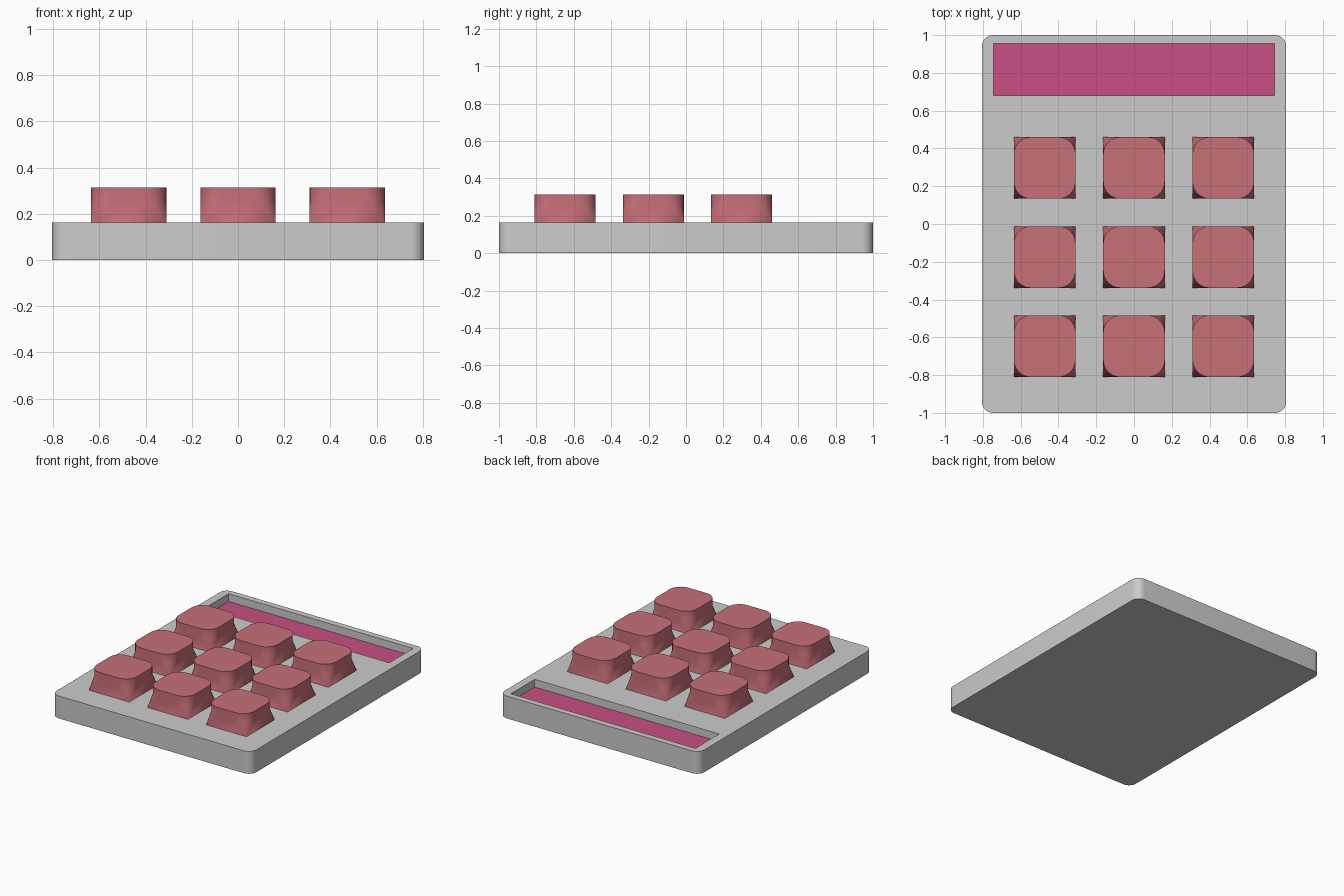
import bpy, bmesh, math

if "Cube" in bpy.data.objects:
    bpy.data.objects.remove(bpy.data.objects["Cube"])

BODY_H = 0.163
KEY_TOP = 0.315
SCREEN_Z = 0.105


def material(name, color):
    mat = bpy.data.materials.new(name)
    mat.diffuse_color = color
    mat.use_nodes = True
    mat.node_tree.nodes["Principled BSDF"].inputs["Base Color"].default_value = mat.diffuse_color
    return mat


def corner_arcs(hx, hy, r, n):
    """Four lists of (x, y) arc points of a rounded rectangle, counter-clockwise."""
    arcs = []
    for i, (sx, sy) in enumerate([(1, 1), (-1, 1), (-1, -1), (1, -1)]):
        a0 = i * math.pi / 2
        arcs.append([(sx * (hx - r) + r * math.cos(a0 + k / n * math.pi / 2),
                      sy * (hy - r) + r * math.sin(a0 + k / n * math.pi / 2))
                     for k in range(n + 1)])
    return arcs


def finish(bm, name, mat=None, smooth=True):
    bmesh.ops.recalc_face_normals(bm, faces=bm.faces)
    mesh = bpy.data.meshes.new(name)
    bm.to_mesh(mesh)
    bm.free()
    ob = bpy.data.objects.new(name, mesh)
    bpy.context.collection.objects.link(ob)
    if mat:
        mesh.materials.append(mat)
    if smooth:
        smooth_by_angle(ob)
    return ob


def smooth_by_angle(ob):
    bpy.ops.object.select_all(action='DESELECT')
    ob.select_set(True)
    bpy.context.view_layer.objects.active = ob
    bpy.ops.object.shade_smooth_by_angle(angle=math.radians(30))


def ring_wall(bm, low, high):
    n = len(low)
    for i in range(n):
        j = (i + 1) % n
        bm.faces.new((low[i], low[j], high[j], high[i]))


# Casing: rounded slab whose top is a frame around the sunken display
bm = bmesh.new()
outline = sum(corner_arcs(0.806, 1.0, 0.06, 8), [])
low = [bm.verts.new((x, y, 0)) for x, y in outline]
high = [bm.verts.new((x, y, BODY_H)) for x, y in outline]
bm.faces.new(low)
ring_wall(bm, low, high)

X, Y0, Y1 = 0.745, 0.68, 0.955
window = [(X, Y1), (-X, Y1), (-X, Y0), (X, Y0)]
rim = [bm.verts.new((x, y, BODY_H)) for x, y in window]
floor = [bm.verts.new((x, y, SCREEN_Z)) for x, y in window]
ring_wall(bm, floor, rim)
bm.faces.new(floor)
arcs = [high[i * 9:(i + 1) * 9] for i in range(4)]
for i in range(4):
    j = (i + 1) % 4
    for a, b in zip(arcs[i], arcs[i][1:]):
        bm.faces.new((rim[i], a, b))
    bm.faces.new((rim[i], arcs[i][-1], arcs[j][0], rim[j]))
finish(bm, "casing")

# Display panel on the floor of the recess
bm = bmesh.new()
bm.faces.new([bm.verts.new((x, y, SCREEN_Z + 0.002)) for x, y in window])
display = finish(bm, "display", material("display_pink", (0.58, 0.08, 0.23, 1)), smooth=False)
if display.data.polygons[0].normal.z < 0:
    display.data.flip_normals()

# Key: square foot blending into a rounded-corner cap
key_mat = material("key_red", (0.58, 0.16, 0.19, 1))
H, R, N, MID = 0.163, 0.09, 8, 0.255


def make_key(name):
    bm = bmesh.new()
    foot = [bm.verts.new((x * H, y * H, BODY_H))
            for x, y in [(1, 1), (-1, 1), (-1, -1), (1, -1)]]
    arcs = corner_arcs(H, H, R, N)
    mid = [[bm.verts.new((x, y, MID)) for x, y in arc] for arc in arcs]
    top = [[bm.verts.new((x, y, KEY_TOP)) for x, y in arc] for arc in arcs]
    bm.faces.new(foot)
    bm.faces.new(sum(top, []))
    ring_wall(bm, sum(mid, []), sum(top, []))
    for i in range(4):
        j = (i + 1) % 4
        bm.faces.new((foot[i], foot[j], mid[j][0], mid[i][-1]))
        for a, b in zip(mid[i], mid[i][1:]):
            bm.faces.new((foot[i], b, a))
    return finish(bm, name, key_mat)


# Three by three key grid
for row in range(3):
    for col in range(3):
        key = make_key(f"key_row{row + 1}_col{col + 1}")
        key.location = ((col - 1) * 0.473, 0.297 - row * 0.472, 0)
